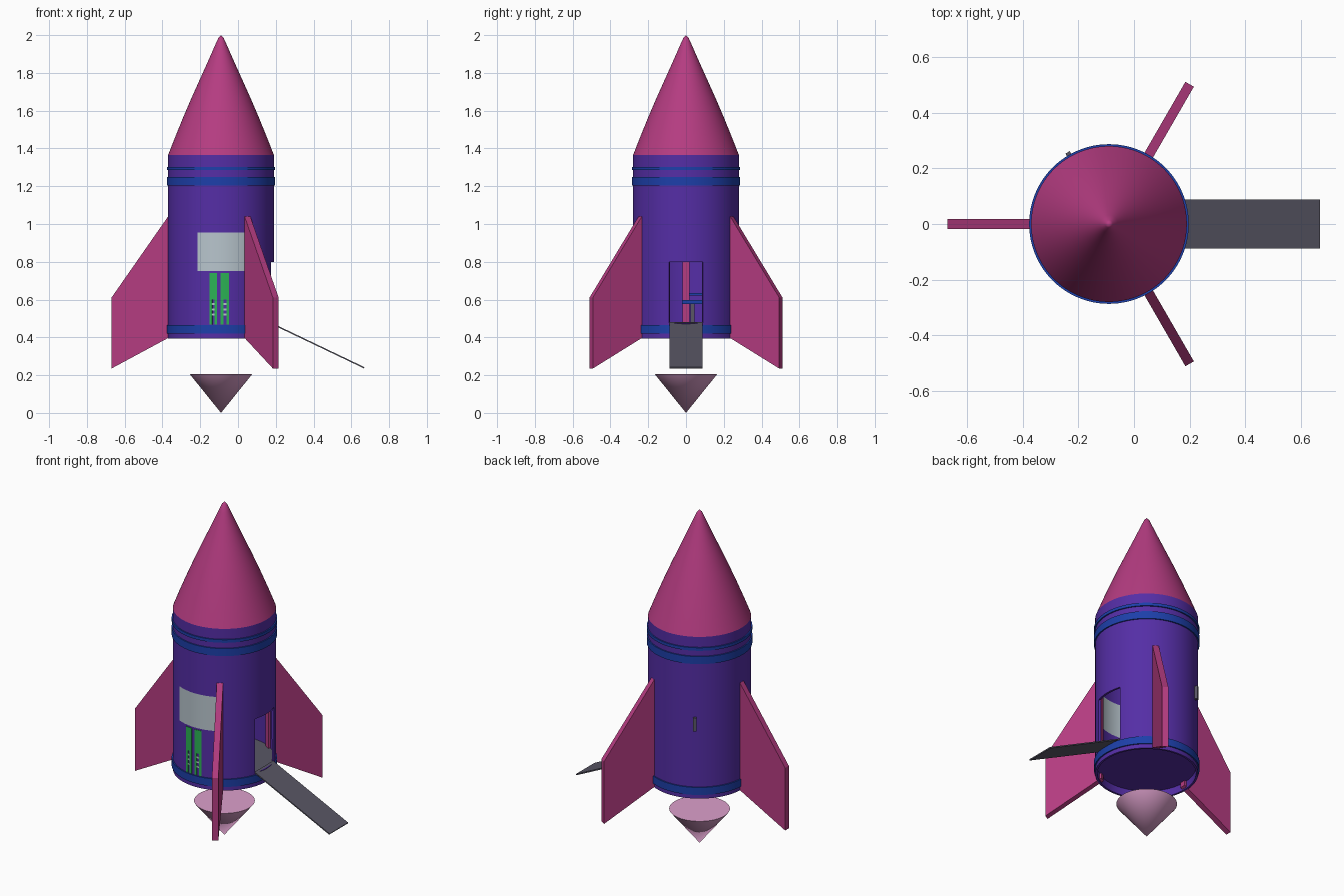
import bpy
import bmesh
from math import sin, cos, radians, pi, asin, degrees
from mathutils import Matrix, Vector

cube = bpy.data.objects.get("Cube")
if cube:
    bpy.data.objects.remove(cube, do_unlink=True)

AXIS = -0.09   # x of the hull axis
R = 0.28       # hull radius
SEG = 96


def material(name, r, g, b):
    m = bpy.data.materials.new(name)
    m.use_nodes = True
    m.diffuse_color = (r, g, b, 1)
    m.node_tree.nodes["Principled BSDF"].inputs["Base Color"].default_value = (r, g, b, 1)
    return m


magenta = material("magenta", 0.46, 0.045, 0.22)
purple = material("purple", 0.09, 0.027, 0.38)
blue = material("blue", 0.012, 0.05, 0.40)
pale = material("pale_grey", 0.48, 0.56, 0.61)
green = material("green", 0.025, 0.45, 0.09)
grey = material("dark_grey", 0.10, 0.095, 0.13)
pink = material("light_pink", 0.72, 0.35, 0.60)


def finish(name, bm, *mats):
    me = bpy.data.meshes.new(name)
    bm.to_mesh(me)
    bm.free()
    for m in mats:
        me.materials.append(m)
    ob = bpy.data.objects.new(name, me)
    bpy.context.collection.objects.link(ob)
    return ob


def smooth(ob):
    bpy.ops.object.select_all(action="DESELECT")
    ob.select_set(True)
    bpy.context.view_layer.objects.active = ob
    bpy.ops.object.shade_smooth_by_angle(angle=radians(30))


def revolve(profile, a0=0, a1=360, steps=SEG, loop=False):
    """Sweep a (radius, z) profile around the hull axis."""
    bm = bmesh.new()
    full = a1 - a0 == 360
    rings = []
    for i in range(steps if full else steps + 1):
        a = radians(a0 + (a1 - a0) * i / steps)
        rings.append([bm.verts.new((AXIS + r * cos(a), r * sin(a), z)) for r, z in profile])
    n = len(profile)
    for i in range(steps):
        p, q = rings[i], rings[(i + 1) % len(rings)]
        for j in range(n if loop else n - 1):
            k = (j + 1) % n
            bm.faces.new((p[j], q[j], q[k], p[k]))
    if loop and not full:
        bm.faces.new(rings[0])
        bm.faces.new(rings[-1][::-1])
    bmesh.ops.remove_doubles(bm, verts=bm.verts, dist=1e-5)
    bm.normal_update()
    return bm


def band(name, mat, z0, z1, r0, r1, a0=0, a1=360, steps=SEG):
    profile = [(r1, z0), (r1, z1), (r0, z1), (r0, z0)]
    smooth(finish(name, revolve(profile, a0, a1, steps, True), mat))


def decal(name, mat, x0, x1, z0, z1):
    """Thin curved plate on the front, x measured from the hull axis."""
    a0, a1 = (degrees(asin(x / R)) - 90 for x in (x0, x1))
    band(name, mat, z0, z1, R - 0.002, R + 0.003, a0, a1, 3)


def box(name, mat, centre, size, rot=None):
    bm = bmesh.new()
    mtx = Matrix.Translation(centre) @ (rot or Matrix()) @ Matrix.Diagonal((*size, 1))
    bmesh.ops.create_cube(bm, size=1, matrix=mtx)
    return finish(name, bm, mat)


# Hull shell with a doorway on +x and a curved window on the front
bm = revolve([(R, z) for z in (0.395, 0.475, 0.75, 0.8, 0.955, 1.365)])
doorway = []
for f in bm.faces:
    c = f.calc_center_median()
    x, y, z = c.x - AXIS, c.y, c.z
    if x > 0 and abs(y) < 0.09 and 0.475 < z < 0.8:
        doorway.append(f)
    elif y < 0 and abs(x) < 0.12 and 0.75 < z < 0.955:
        f.material_index = 1
bmesh.ops.delete(bm, geom=doorway, context="FACES")
hull = finish("hull", bm, purple, pale)
mod = hull.modifiers.new("wall", "SOLIDIFY")
mod.thickness = 0.012
mod.offset = -1
bpy.context.view_layer.objects.active = hull
bpy.ops.object.modifier_apply(modifier=mod.name)
smooth(hull)

# Nose cone
nose = [(0, 1.365), (R, 1.365), (0.245, 1.455), (0.2, 1.565), (0.155, 1.67), (0.11, 1.77),
        (0.065, 1.87), (0.032, 1.945), (0.014, 1.985), (0, 2)]
smooth(finish("nose_cone", revolve(nose), magenta))

# Deck: dark underside, grey walking surface
bm = revolve([(0, 0.44), (R - 0.01, 0.44), (R - 0.01, 0.475), (0, 0.475)])
for f in bm.faces:
    f.material_index = int(f.normal.z > 0.5)
smooth(finish("deck", bm, purple, grey))

# Trim rings
for label, z0, z1 in (("lower", 0.42, 0.465), ("upper", 1.205, 1.25), ("top", 1.285, 1.303)):
    band(label + "_ring", blue, z0, z1, R - 0.005, R + 0.007)

# Exhaust flame
smooth(finish("exhaust_cone", revolve([(0, 0), (0.165, 0.205), (0, 0.205)]), pink))

# Three swept fins
outline = [(0.255, 0.41), (0.58, 0.235), (0.58, 0.61), (R, 1.04), (0.255, 1.04)]
for label, angle in (("right", 180), ("rear", 60), ("front", -60)):
    bm = bmesh.new()
    face = bm.faces.new([bm.verts.new((r, -0.0175, z)) for r, z in outline])
    ext = bmesh.ops.extrude_face_region(bm, geom=[face])
    bmesh.ops.translate(bm, vec=(0, 0.035, 0),
                        verts=[v for v in ext["geom"] if isinstance(v, bmesh.types.BMVert)])
    bmesh.ops.recalc_face_normals(bm, faces=bm.faces)
    bm.transform(Matrix.Translation((AXIS, 0, 0)) @ Matrix.Rotation(radians(angle), 4, "Z"))
    finish(label + "_fin", bm, magenta)

# Ramp sloping down from the doorway
start, end = Vector((0.17, 0, 0.477)), Vector((0.668, 0, 0.239))
run = end - start
tilt = Vector((1, 0, 0)).rotation_difference(run).to_matrix().to_4x4()
box("ramp", grey, (start + end) / 2, (run.length, 0.176, 0.007), tilt)

# Painted green figure under the window, with pale cross marks
for side, x0, x1 in (("right", -0.06, -0.02), ("left", -0.002, 0.042)):
    decal(side + "_green_panel", green, x0, x1, 0.6, 0.74)
    for edge, e in (("outer", x0), ("inner", x1 - 0.014)):
        decal(f"{side}_{edge}_green_strip", green, e, e + 0.014, 0.468, 0.6)
    for i in range(3):
        z = 0.515 + i * 0.028
        decal(f"{side}_pale_mark_{i}", pale, x0 + 0.014, x1 - 0.014, z, z + 0.01)

# Bench inside the cabin
box("bench_top", blue, (-0.23, 0.055, 0.587), (0.12, 0.15, 0.022))
box("bench_rail", blue, (-0.28, 0.065, 0.628), (0.02, 0.1, 0.012))
for i, y in enumerate((0.035, 0.11)):
    box(f"bench_leg_{i}", grey, (-0.23, y, 0.526), (0.06, 0.022, 0.102))

# Small handle on the rear of the hull
a = radians(120)
box("rear_handle", grey, (AXIS + R * cos(a), R * sin(a), 0.845), (0.035, 0.018, 0.08),
    Matrix.Rotation(a, 4, "Z"))
